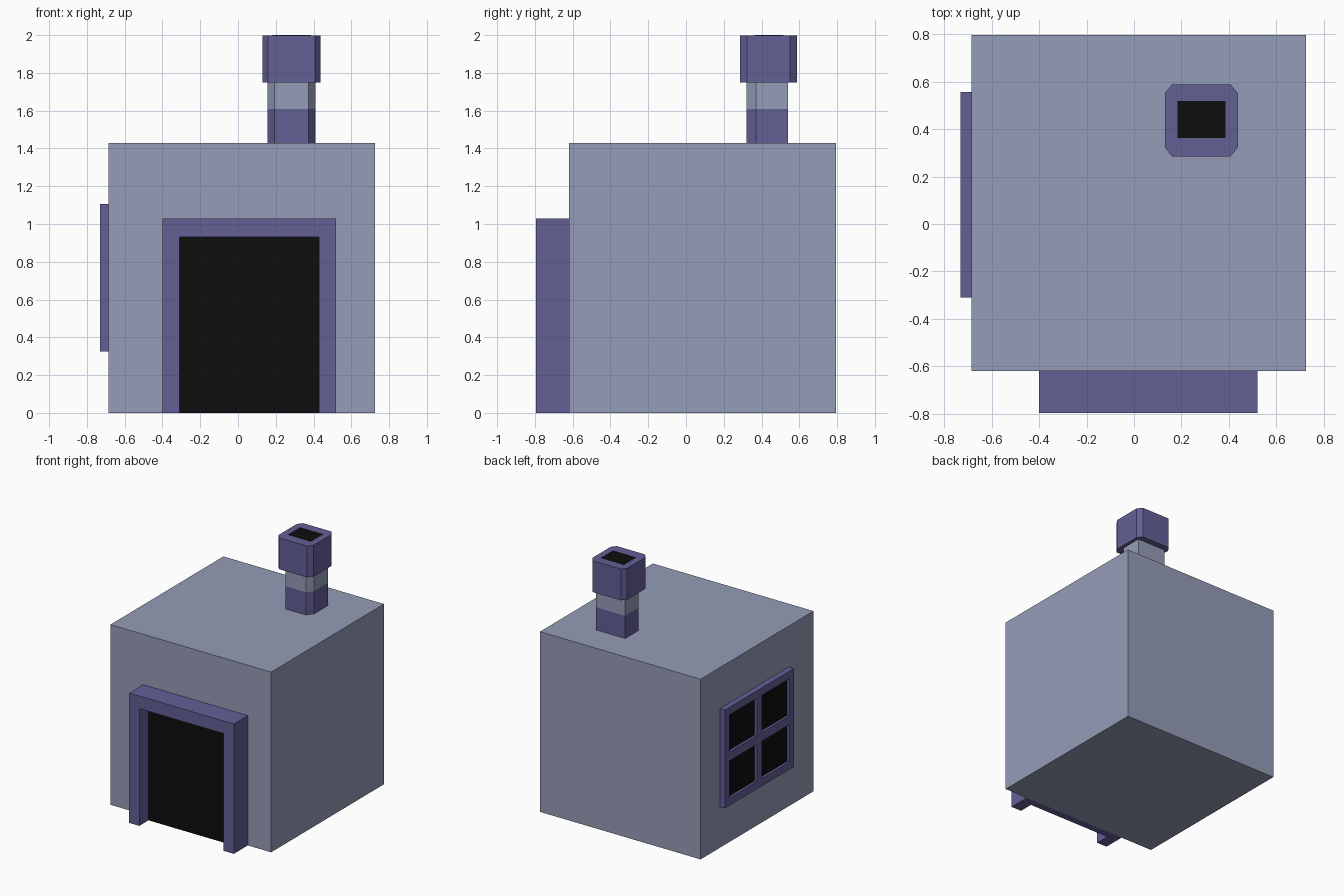
import bpy, bmesh

if "Cube" in bpy.data.objects:
    bpy.data.objects.remove(bpy.data.objects["Cube"])


def material(name, rgb):
    m = bpy.data.materials.new(name)
    m.diffuse_color = (*rgb, 1)
    m.use_nodes = True
    m.node_tree.nodes["Principled BSDF"].inputs["Base Color"].default_value = m.diffuse_color
    return m


WALL = material("wall_blue_grey", (0.30, 0.335, 0.47))
TRIM = material("trim_purple", (0.125, 0.115, 0.305))
DARK = material("dark_opening", (0.004, 0.004, 0.004))


def finish(name, bm, *mats):
    bmesh.ops.recalc_face_normals(bm, faces=bm.faces[:])
    mesh = bpy.data.meshes.new(name)
    bm.to_mesh(mesh)
    bm.free()
    for m in mats:
        mesh.materials.append(m)
    obj = bpy.data.objects.new(name, mesh)
    bpy.context.collection.objects.link(obj)
    return obj


def prism(name, outline, axis, lo, hi, mat):
    """Extrude a 2D outline along 'z' (outline in xy) or 'y' (outline in xz)."""
    bm = bmesh.new()
    place = (lambda a, b: (a, b, lo)) if axis == "z" else (lambda a, b: (a, lo, b))
    face = bm.faces.new([bm.verts.new(place(*p)) for p in outline])
    new = bmesh.ops.extrude_face_region(bm, geom=[face])["geom"]
    shift = (0, 0, hi - lo) if axis == "z" else (0, hi - lo, 0)
    bmesh.ops.translate(bm, vec=shift, verts=[v for v in new if isinstance(v, bmesh.types.BMVert)])
    return finish(name, bm, mat)


def rect(x0, x1, y0, y1):
    return [(x0, y0), (x1, y0), (x1, y1), (x0, y1)]


# House block
prism("house_body", rect(-0.685, 0.725, -0.62, 0.795), "z", 0, 1.43, WALL)

# Door surround and recessed door panel (only its front is dark)
prism("door_frame", [(-0.40, 0), (-0.31, 0), (-0.31, 0.93), (0.43, 0.93), (0.43, 0),
                     (0.52, 0), (0.52, 1.03), (-0.40, 1.03)], "y", -0.795, -0.62, TRIM)
door = prism("door_panel", rect(-0.31, 0.43, 0, 0.93), "y", -0.68, -0.62, TRIM)
door.data.materials.append(DARK)
for p in door.data.polygons:
    if p.normal.y < -0.9:
        p.material_index = 1

# Window: grid of cells, odd cells pushed in as dark panes, rim taken back to the wall
ys = [-0.31, -0.255, 0.09, 0.155, 0.50, 0.555]
zs = [0.325, 0.385, 0.68, 0.75, 1.045, 1.105]
bm = bmesh.new()
grid = [[bm.verts.new((-0.73, y, z)) for z in zs] for y in ys]
panes = []
for i in range(5):
    for j in range(5):
        f = bm.faces.new((grid[i][j], grid[i][j + 1], grid[i + 1][j + 1], grid[i + 1][j]))
        if i % 2 and j % 2:
            panes.append(f)
rim = [e for e in bm.edges if e.is_boundary]
for f in bmesh.ops.extrude_discrete_faces(bm, faces=panes)["faces"]:
    f.material_index = 1
    bmesh.ops.translate(bm, vec=(0.02, 0, 0), verts=f.verts[:])
new = bmesh.ops.extrude_edge_only(bm, edges=rim)["geom"]
bmesh.ops.translate(bm, vec=(0.045, 0, 0), verts=[v for v in new if isinstance(v, bmesh.types.BMVert)])
bmesh.ops.holes_fill(bm, edges=[e for e in bm.edges if e.is_boundary], sides=0)
for f in bm.faces:
    if f.material_index and len(f.verts) == 4 and any(abs(v.co.x + 0.71) > 0.001 for v in f.verts):
        f.material_index = 0
finish("window", bm, TRIM, DARK)

# Chimney shaft in two coloured bands, front corners cut
shaft = [(0.193, 0.32), (0.373, 0.32), (0.41, 0.37), (0.41, 0.54), (0.156, 0.54), (0.156, 0.37)]
prism("chimney_base", shaft, "z", 1.43, 1.61, TRIM)
prism("chimney_band", shaft, "z", 1.61, 1.75, WALL)

# Chimney cap with all corners cut, and the flue opening on top
x0, x1, y0, y1, cx, cy = 0.13, 0.437, 0.285, 0.588, 0.03, 0.037
cap = [(x0 + cx, y0), (x1 - cx, y0), (x1, y0 + cy), (x1, y1 - cy),
       (x1 - cx, y1), (x0 + cx, y1), (x0, y1 - cy), (x0, y0 + cy)]
prism("chimney_cap", cap, "z", 1.75, 1.999, TRIM)
prism("flue_opening", rect(0.183, 0.386, 0.363, 0.517), "z", 1.99, 2.0, DARK)
